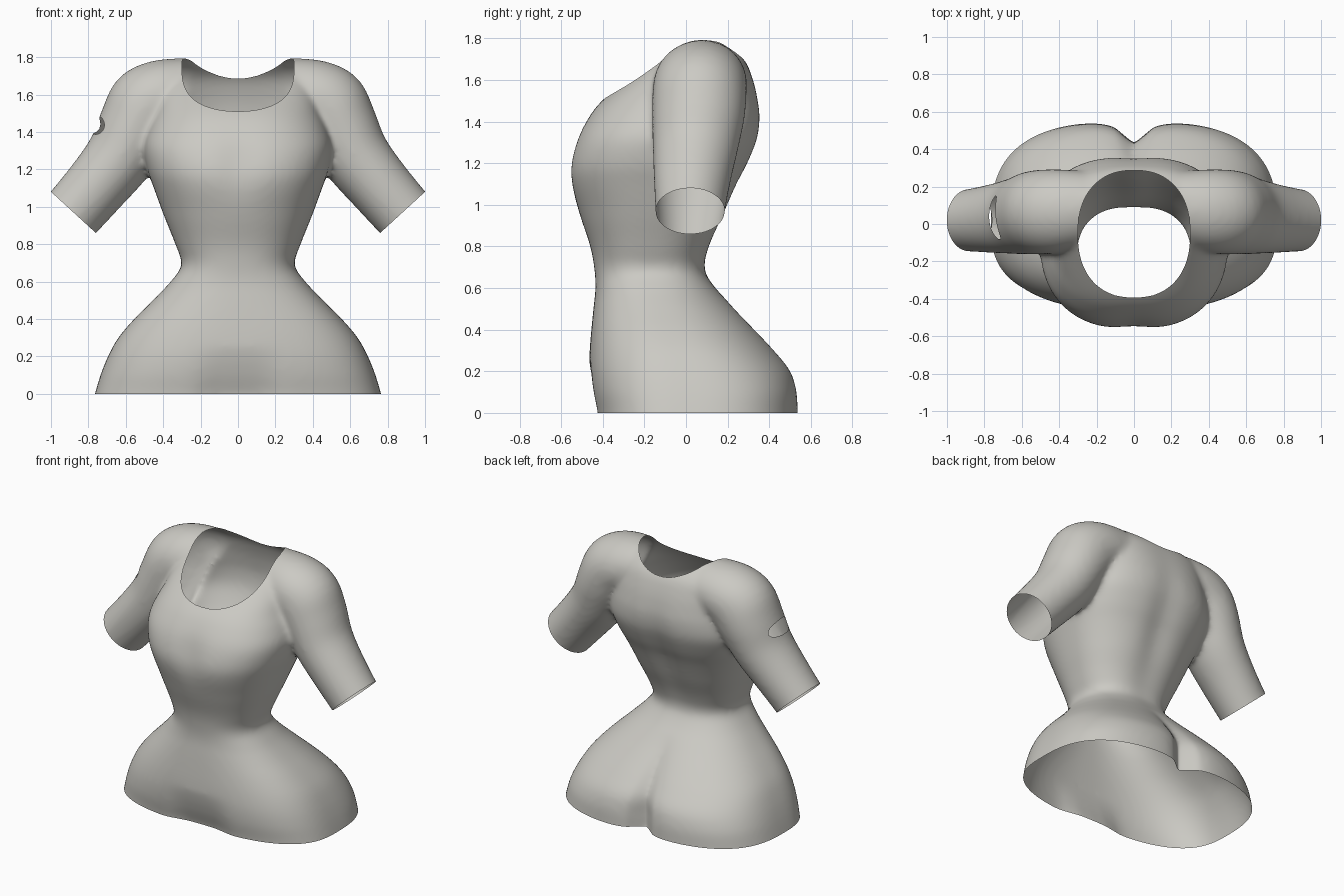
import bpy, bmesh, math
from mathutils import Vector

if "Cube" in bpy.data.objects:
    bpy.data.objects.remove(bpy.data.objects["Cube"])

SEG = 96
cloth = bpy.data.materials.new("warm grey cloth")
cloth.diffuse_color = (0.60, 0.59, 0.55, 1)
cloth.use_nodes = True
cloth.node_tree.nodes["Principled BSDF"].inputs["Base Color"].default_value = cloth.diffuse_color

# torso sections: height, half width, front y, back y, y of widest point
TORSO = [
    (-0.08, 0.785, -0.43, 0.555, 0.00), (0.0, 0.765, -0.435, 0.55, 0.00),
    (0.1, 0.735, -0.455, 0.545, 0.00), (0.2, 0.695, -0.465, 0.515, -0.02),
    (0.3, 0.64, -0.463, 0.435, -0.04), (0.4, 0.555, -0.455, 0.34, -0.08),
    (0.5, 0.455, -0.445, 0.24, -0.12), (0.6, 0.36, -0.435, 0.145, -0.16),
    (0.69, 0.302, -0.44, 0.095, -0.17), (0.8, 0.335, -0.46, 0.12, -0.16),
    (0.95, 0.395, -0.51, 0.19, -0.14), (1.1, 0.45, -0.555, 0.255, -0.12),
    (1.2, 0.485, -0.56, 0.305, -0.10), (1.32, 0.505, -0.525, 0.35, -0.06),
    (1.42, 0.48, -0.47, 0.36, -0.02), (1.5, 0.45, -0.405, 0.35, 0.02),
    (1.6, 0.43, -0.285, 0.325, 0.05), (1.7, 0.40, -0.155, 0.28, 0.08),
    (1.79, 0.30, -0.03, 0.18, 0.09)]

# sleeve rings: x, y, z, radius along y, radius across
SLEEVE = [
    (0.93, 0.02, 0.915, 0.165, 0.163), (0.88, 0.02, 0.97, 0.167, 0.165),
    (0.75, 0.03, 1.12, 0.185, 0.172), (0.63, 0.045, 1.27, 0.205, 0.185),
    (0.55, 0.06, 1.42, 0.222, 0.202), (0.48, 0.065, 1.535, 0.226, 0.22),
    (0.39, 0.07, 1.59, 0.222, 0.20), (0.25, 0.08, 1.61, 0.20, 0.185)]


def refine(rows, n=4):
    """Catmull-Rom resampling of a table of sections."""
    out = []
    for k in range(len(rows) - 1):
        q = [rows[min(max(k + d, 0), len(rows) - 1)] for d in (-1, 0, 1, 2)]
        for i in range(n):
            t = i / n
            out.append(tuple(0.5 * (2 * b + (c - a) * t + (2 * a - 5 * b + 4 * c - d) * t * t
                                    + (3 * b - a - 3 * c + d) * t ** 3)
                             for a, b, c, d in zip(*q)))
    return out + [rows[-1]]


def spow(v, e):
    return math.copysign(abs(v) ** e, v)


def loft(bm, rings):
    """Skin a list of rings and close both ends."""
    loops = [[bm.verts.new(p) for p in r] for r in rings]
    for a, b in zip(loops, loops[1:]):
        for i in range(len(a)):
            j = (i + 1) % len(a)
            bm.faces.new((a[i], a[j], b[j], b[i]))
    bm.faces.new(loops[0][::-1])
    bm.faces.new(loops[-1])


def torso_ring(z, hw, yf, yb, yc):
    pts = []
    seat = min(1, max(0, (0.55 - z) / 0.45))          # buttock strength
    groin = min(1, max(0, (0.25 - z) / 0.25))
    bust = math.exp(-((z - 1.22) / 0.15) ** 2)
    spine = math.exp(-((z - 1.1) / 0.35) ** 2)
    e = 2 / (2.35 + 0.45 * seat + 0.25 * max(0, min(1, (z - 1.0) / 0.3)))
    for i in range(SEG):
        t = 2 * math.pi * i / SEG
        c, s = math.cos(t), math.sin(t)
        x = hw * spow(c, e)
        y = yc + (yb - yc if s > 0 else yc - yf) * spow(s, e)
        if s > 0:
            y -= seat * 0.12 * math.exp(-abs(x) / 0.075)
            y -= spine * 0.025 * math.exp(-(x / 0.1) ** 2)
        else:
            y += bust * 0.02 * math.exp(-(x / 0.1) ** 2)
            y += groin * 0.04 * math.exp(-(x / 0.2) ** 4)
        pts.append((x, y, z))
    return pts


def sleeve_rings(side):
    rows = refine(SLEEVE)
    rings = []
    for k, (x, y, z, ry, rn) in enumerate(rows):
        a, b = rows[max(k - 2, 0)], rows[min(k + 2, len(rows) - 1)]
        d = Vector((b[0] - a[0], 0, b[2] - a[2])).normalized()
        n = Vector((d.z, 0, -d.x))
        ring = []
        for i in range(48):
            t = 2 * math.pi * i / 48
            p = Vector((x, y, z)) + n * rn * math.cos(t) + Vector((0, ry * math.sin(t), 0))
            ring.append((p.x * side, p.y, p.z))
        rings.append(ring)
    return rings


def new_object(name, bm):
    bmesh.ops.recalc_face_normals(bm, faces=bm.faces[:])
    me = bpy.data.meshes.new(name)
    bm.to_mesh(me)
    bm.free()
    ob = bpy.data.objects.new(name, me)
    bpy.context.collection.objects.link(ob)
    return ob


# closed body and sleeves, fused into one skin
bm = bmesh.new()
loft(bm, [torso_ring(*s) for s in refine(TORSO)])
for side in (1, -1):
    loft(bm, sleeve_rings(side))
shirt = new_object("fitted_top", bm)
bpy.context.view_layer.objects.active = shirt
shirt.select_set(True)
fuse = shirt.modifiers.new("fuse", 'REMESH')
fuse.mode = 'VOXEL'
fuse.voxel_size = 0.016
soft = shirt.modifiers.new("soften", 'SMOOTH')
soft.factor = 0.5
soft.iterations = 14

# neck outline cutter
NX, NY, NC, NE = 0.30, 0.34, -0.053, 2.3
bm = bmesh.new()
loft(bm, [[(NX * spow(math.cos(i * math.pi / 64), 2 / NE),
            NC + NY * spow(math.sin(i * math.pi / 64), 2 / NE), z)
           for i in range(128)] for z in (1.41, 2.1)])
neck_cutter = new_object("neck_cutter", bm)

# torn sleeve slit cutter
HOLE, HR = Vector((-0.735, 0.03, 1.425)), Vector((0.05, 0.12, 0.055))
bm = bmesh.new()
bmesh.ops.create_uvsphere(bm, u_segments=32, v_segments=24, radius=1)
for v in bm.verts:
    v.co = HOLE + v.co * HR
slit_cutter = new_object("slit_cutter", bm)

for cutter in (neck_cutter, slit_cutter):
    cutter.hide_render = True
    cut = shirt.modifiers.new(cutter.name, 'BOOLEAN')
    cut.operation = 'DIFFERENCE'
    cut.solver = 'EXACT'
    cut.object = cutter
for m in [m.name for m in shirt.modifiers]:
    bpy.ops.object.modifier_apply(modifier=m)
for cutter in (neck_cutter, slit_cutter):
    bpy.data.objects.remove(cutter)

bm = bmesh.new()
bm.from_mesh(shirt.data)


# remove the pocket walls left by the cutters, leaving open holes
def in_neck(p):
    return p.z > 1.4 and abs(p.x / NX) ** NE + abs((p.y - NC) / NY) ** NE < 1.003


def in_slit(p):
    d = p - HOLE
    return sum((d[i] / HR[i]) ** 2 for i in range(3)) < 1.005


pocket = [f for f in bm.faces
          if in_neck(f.calc_center_median()) or in_slit(f.calc_center_median())]
bmesh.ops.delete(bm, geom=pocket, context='FACES')


def trim(co, no, keep):
    """Cut away everything past a plane, among the faces chosen by keep."""
    faces = [f for f in bm.faces if keep(f.calc_center_median())]
    geom = set(faces)
    for f in faces:
        geom.update(f.edges)
        geom.update(f.verts)
    bmesh.ops.bisect_plane(bm, geom=list(geom), plane_co=co, plane_no=no, clear_outer=True)


# open hem and sleeve ends
trim((0, 0, 0), (0, 0, -1), lambda c: c.z < 0.3)
for side in (1, -1):
    trim((0.88 * side, 0, 0.97), (0.676 * side, 0, -0.737),
         lambda c: c.x * side > 0.6 and c.z > 0.74)
bm.to_mesh(shirt.data)
bm.free()

shirt.data.materials.clear()
shirt.data.materials.append(cloth)
bpy.ops.object.shade_smooth()
